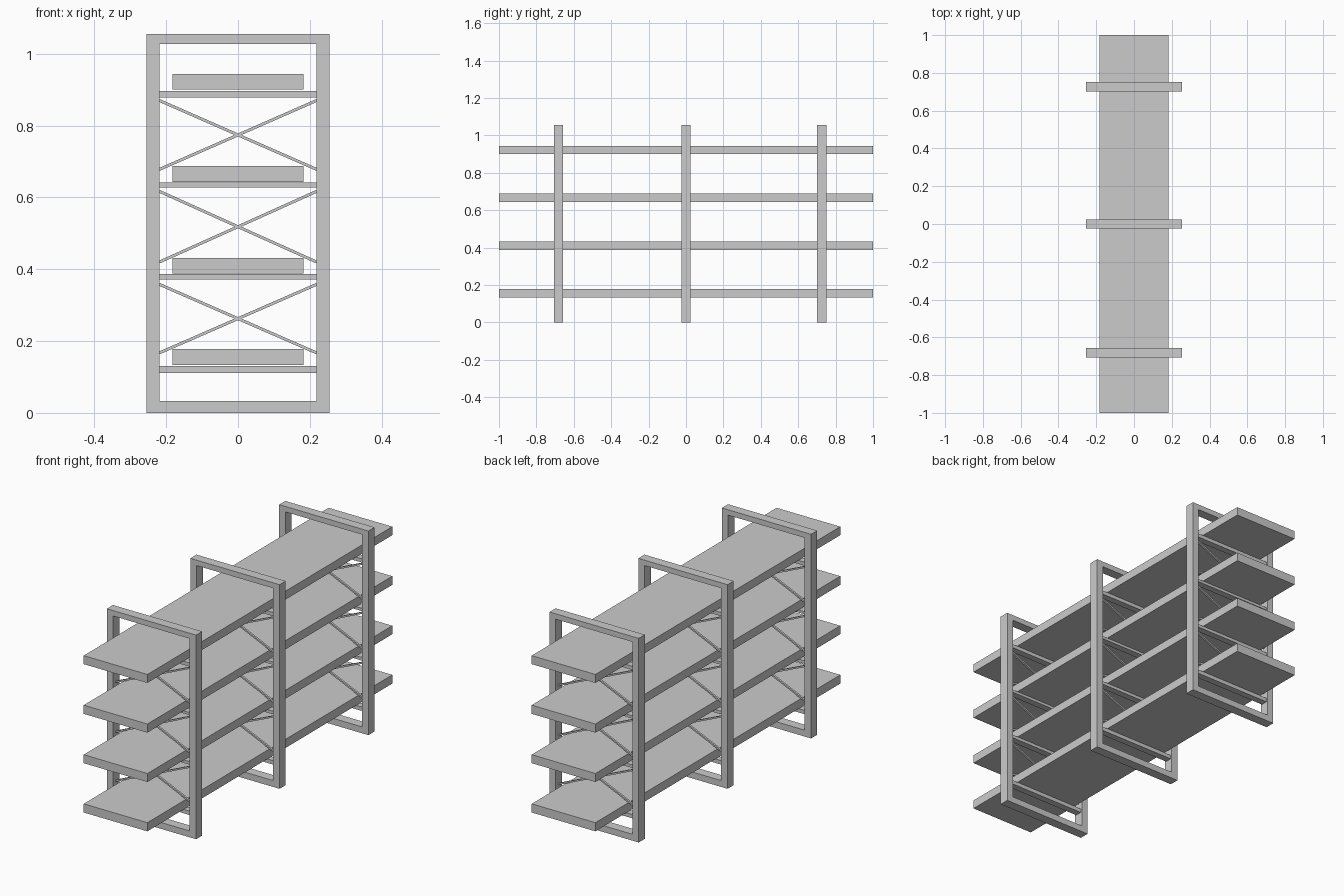
import bpy, bmesh, math
from mathutils import Matrix

if "Cube" in bpy.data.objects:
    bpy.data.objects.remove(bpy.data.objects["Cube"])

grey = bpy.data.materials.new("plain grey")
grey.diffuse_color = (0.6, 0.6, 0.6, 1)
grey.use_nodes = True
grey.node_tree.nodes["Principled BSDF"].inputs["Base Color"].default_value = grey.diffuse_color


def finish(name, bm):
    bmesh.ops.recalc_face_normals(bm, faces=bm.faces)
    me = bpy.data.meshes.new(name)
    bm.to_mesh(me)
    bm.free()
    me.materials.append(grey)
    ob = bpy.data.objects.new(name, me)
    bpy.context.collection.objects.link(ob)
    return ob


def box(name, centre, size, tilt=0.0):
    bm = bmesh.new()
    m = (Matrix.Translation(centre) @ Matrix.Rotation(tilt, 4, 'Y')
         @ Matrix.Diagonal((*size, 1)))
    bmesh.ops.create_cube(bm, size=1, matrix=m)
    return finish(name, bm)


def rect(bm, x, z0, z1, y):
    return [bm.verts.new(p) for p in ((-x, y, z0), (x, y, z0), (x, y, z1), (-x, y, z1))]


def frame(name, y, depth):
    # rectangular ring: outer and inner outline, pushed through the depth
    bm = bmesh.new()
    outer = rect(bm, 0.255, 0, 1.055, y - depth / 2)
    inner = rect(bm, 0.219, 0.033, 1.027, y - depth / 2)
    for i in range(4):
        j = (i + 1) % 4
        bm.faces.new((outer[i], outer[j], inner[j], inner[i]))
    ext = bmesh.ops.extrude_face_region(bm, geom=bm.faces[:], use_keep_orig=True)
    moved = [v for v in ext["geom"] if isinstance(v, bmesh.types.BMVert)]
    bmesh.ops.translate(bm, verts=moved, vec=(0, depth, 0))
    return finish(name, bm)


# shelf boards: bottom and top heights
for n, (z0, z1) in enumerate(((0.133, 0.178), (0.388, 0.432), (0.643, 0.688), (0.900, 0.944))):
    box(f"shelf_{n + 1}", (0, 0, (z0 + z1) / 2), (0.364, 2.0, z1 - z0))

bars = ((0.111, 0.131), (0.371, 0.387), (0.627, 0.641), (0.878, 0.897))
braces = ((0.167, 0.358), (0.420, 0.617), (0.678, 0.870))

for place, y in (("front", -0.682), ("middle", 0.0), ("back", 0.726)):
    frame(f"{place}_frame", y, 0.05)
    # rails carrying the shelves
    for n, (z0, z1) in enumerate(bars):
        box(f"{place}_rail_{n + 1}", (0, y, (z0 + z1) / 2), (0.438, 0.035, z1 - z0))
    # crossed braces between the rails
    for n, (z0, z1) in enumerate(braces):
        length = math.hypot(0.438, z1 - z0)
        angle = math.atan2(z1 - z0, 0.438)
        for side, s in (("rising", -1), ("falling", 1)):
            box(f"{place}_{side}_brace_{n + 1}", (0, y, (z0 + z1) / 2),
                (length, 0.01, 0.008), s * angle)
